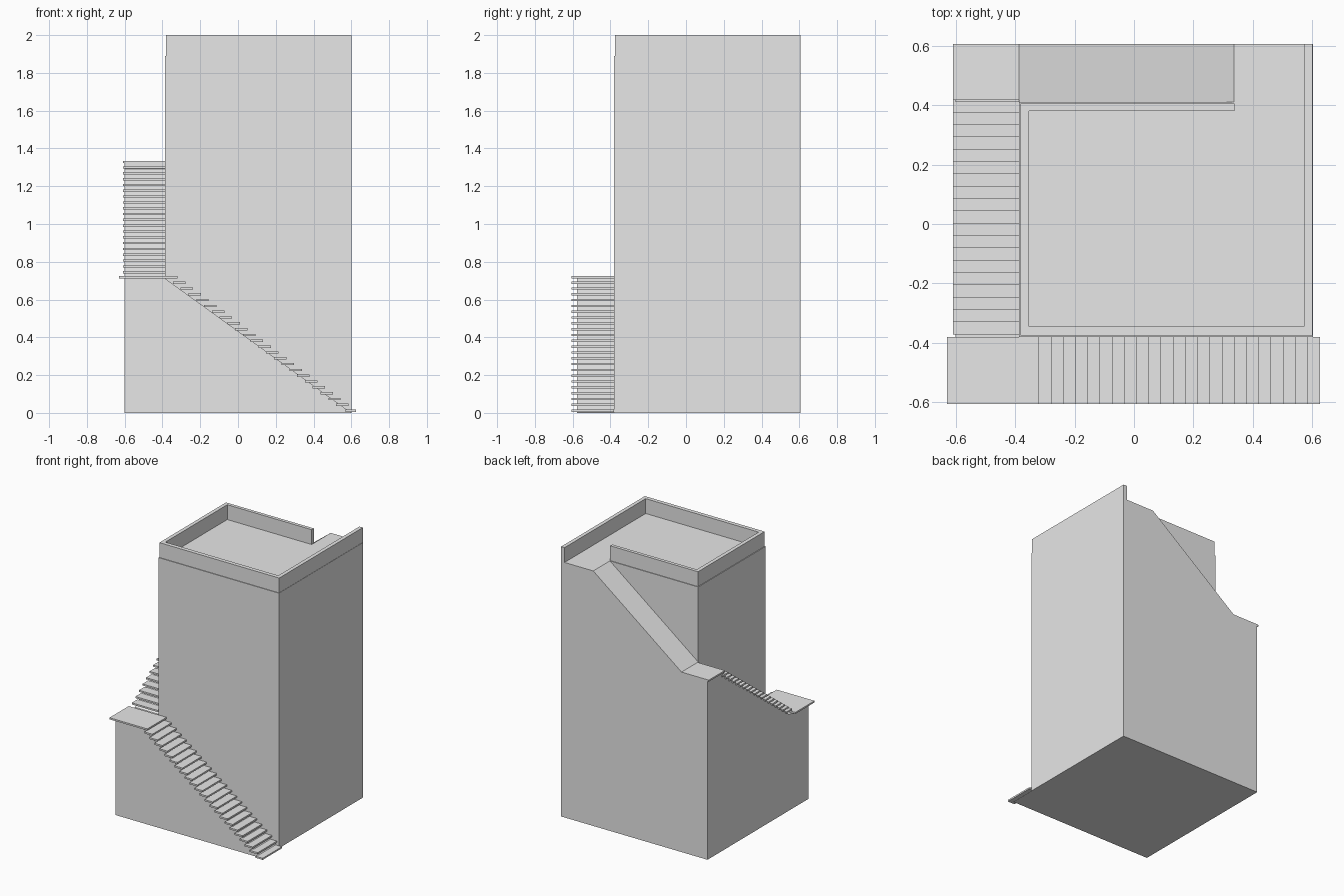
import bpy
import bmesh

cube = bpy.data.objects.get("Cube")
if cube:
    bpy.data.objects.remove(cube, do_unlink=True)

# One plain grey for everything
GREY = (0.8, 0.8, 0.8, 1.0)
grey = bpy.data.materials.new("plain_grey")
grey.use_nodes = True
grey.diffuse_color = GREY
grey.node_tree.nodes["Principled BSDF"].inputs["Base Color"].default_value = GREY


def prism(name, profile, axis, start, end):
    """Extrude a profile along x (profile is y, z) or y (profile is x, z)."""
    bm = bmesh.new()

    def place(p, t):
        return (t, p[0], p[1]) if axis == "x" else (p[0], t, p[1])

    face = bm.faces.new([bm.verts.new(place(p, start)) for p in profile])
    new = bmesh.ops.extrude_face_region(bm, geom=[face])["geom"]
    shift = place((0, 0), end - start)
    bmesh.ops.translate(bm, vec=shift,
                        verts=[v for v in new if isinstance(v, bmesh.types.BMVert)])
    bmesh.ops.recalc_face_normals(bm, faces=bm.faces)
    mesh = bpy.data.meshes.new(name)
    bm.to_mesh(mesh)
    bm.free()
    mesh.materials.append(grey)
    obj = bpy.data.objects.new(name, mesh)
    bpy.context.collection.objects.link(obj)
    return obj


def box(name, x, y, z):
    profile = [(x[0], z[0]), (x[1], z[0]), (x[1], z[1]), (x[0], z[1])]
    return prism(name, profile, "y", y[0], y[1])


LEFT, RIGHT = -0.387, 0.602      # tower sides
FRONT, BACK = -0.38, 0.41        # tower front and back
OUTER, REAR = -0.6, 0.605        # outer stair wall and rear wall
ROOF, TOP = 1.89, 2.0
LANDING, PLATFORM = 1.322, 0.712
TREAD, RISE = 0.012, 0.0308

# Tower core
box("tower", (LEFT, RIGHT), (FRONT, BACK), (0, ROOF))

# Rear block with the ramp up to the roof
prism("rear_ramp_block",
      [(OUTER, 0), (RIGHT, 0), (RIGHT, ROOF), (0.337, ROOF),
       (LEFT, LANDING + TREAD), (LEFT, LANDING), (OUTER, LANDING)],
      "y", BACK, REAR)

# Sloped stair bases on the side and the front
prism("side_stair_base",
      [(-0.577, 0), (BACK, 0), (BACK, 1.29), (-0.35, PLATFORM), (-0.577, PLATFORM)],
      "x", OUTER, LEFT)
prism("front_stair_base",
      [(LEFT, 0), (0.6, 0), (LEFT, PLATFORM)], "y", -0.577, FRONT)

# Roof parapet, open at the head of the ramp
WALL = (ROOF, TOP)
box("parapet_front", (-0.382, 0.6), (-0.375, -0.345), WALL)
box("parapet_left", (-0.382, -0.354), (-0.345, 0.38), WALL)
box("parapet_right", (0.572, 0.6), (-0.345, REAR), WALL)
box("parapet_back", (-0.382, 0.338), (0.38, 0.405), WALL)

# Corner platform and rear landing slabs
box("corner_platform", (-0.63, -0.32), (-0.605, FRONT), (PLATFORM, PLATFORM + TREAD))
box("rear_landing", (-0.61, LEFT), (0.417, REAR), (LANDING, LANDING + TREAD))

# Front flight of treads
for i in range(23):
    x = 0.626 - i * 0.0411
    z = 0.006 + i * RISE
    box("front_tread", (x - (0.066 if i else 0.058), x), (-0.605, FRONT), (z, z + TREAD))

# Side flight of treads
for i in range(19):
    y = -0.372 + i * 0.0415
    z = PLATFORM + (i + 1) * RISE - 0.004
    box("side_tread", (-0.61, LEFT), (y, y + 0.066), (z, z + TREAD))
